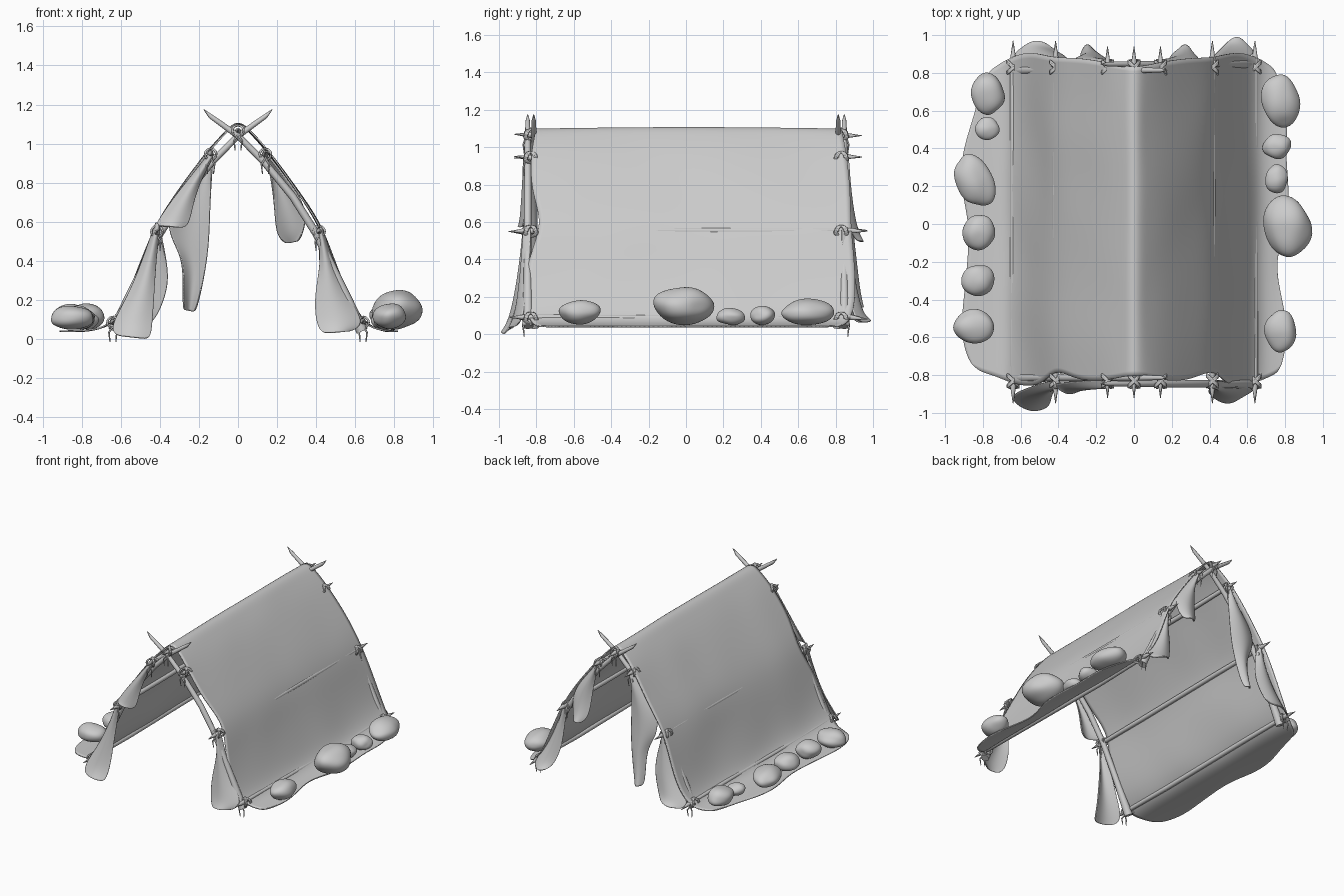
import bpy, bmesh, math, random
from mathutils import Vector, noise

random.seed(4)
if "Cube" in bpy.data.objects:
    bpy.data.objects.remove(bpy.data.objects["Cube"], do_unlink=True)

grey = bpy.data.materials.new("plain grey")
grey.use_nodes = True
grey.diffuse_color = (.6, .6, .6, 1)
grey.node_tree.nodes["Principled BSDF"].inputs["Base Color"].default_value = (.6, .6, .6, 1)


def add_mesh(name, bm):
    bmesh.ops.recalc_face_normals(bm, faces=bm.faces)
    mesh = bpy.data.meshes.new(name)
    bm.to_mesh(mesh)
    bm.free()
    mesh.materials.append(grey)
    mesh.shade_smooth()
    obj = bpy.data.objects.new(name, mesh)
    bpy.context.collection.objects.link(obj)
    return obj


def cloth(name, rows):
    """Smooth, thin cloth from a coarse grid of points."""
    bm = bmesh.new()
    grid = [[bm.verts.new(p) for p in row] for row in rows]
    for a, b in zip(grid, grid[1:]):
        for i in range(len(a) - 1):
            bm.faces.new((a[i], a[i + 1], b[i + 1], b[i]))
    obj = add_mesh(name, bm)
    sub = obj.modifiers.new("smooth", "SUBSURF")
    sub.levels = sub.render_levels = 3
    thick = obj.modifiers.new("thickness", "SOLIDIFY")
    thick.thickness = .008
    thick.offset = 0
    return obj


def tube(name, points, radius, scales=None, sides=2):
    """Round stick or cord along a path, with a thickness factor per point."""
    curve = bpy.data.curves.new(name, "CURVE")
    curve.dimensions = "3D"
    curve.bevel_depth = radius
    curve.bevel_resolution = sides
    curve.use_fill_caps = True
    spline = curve.splines.new("POLY")
    spline.points.add(len(points) - 1)
    for i, (target, p) in enumerate(zip(spline.points, points)):
        target.co = (*p, 1)
        target.radius = scales[i] if scales else 1
    spline.use_smooth = True
    curve.materials.append(grey)
    obj = bpy.data.objects.new(name, curve)
    bpy.context.collection.objects.link(obj)
    bpy.ops.object.select_all(action="DESELECT")
    obj.select_set(True)
    bpy.context.view_layer.objects.active = obj
    bpy.ops.object.convert(target="MESH")
    return bpy.context.object


# Main sheet draped over the frame: half profile from ridge to hem
profile = [(0, 1.115), (.07, 1.055), (.16, .955), (.3, .765), (.42, .59),
           (.49, .4), (.57, .2), (.65, .07), (.74, .045)]
front_edge = [.8, .81, .83, .83, .76, .85, .86, .84, .8, .77]
back_edge = [.83, .84, .86, .88, .88, .9, .91, .88, .83, .78]
hem_left = [.87, .92, .9, .88, .87, .92, .91, .84, .8]
hem_right = [.78, .82, .78, .74, .82, .82, .8, .82, .76]
rows = []
for j in range(9):
    t = j / 8
    row = []
    for side, hem in ((-1, hem_left), (1, hem_right)):
        half = []
        for i, (x, z) in enumerate(profile + [(hem[j], .04)]):
            y = -front_edge[i] * (1 - t) + back_edge[i] * t
            wave = random.uniform(-.008, .008) if 0 < i < 8 else 0
            lift = .012 * math.sin(math.pi * t) if i == 0 else 0
            half.append((side * (x + wave), y, z + lift))
        row += half[::-1] if side < 0 else half[1:]
    rows.append(row)
cloth("main_sheet", rows)


def flap(name, side, end, lean, table):
    """Loose cloth at one end; rows give outer x, z and inner x, z."""
    rows = []
    for k, (xo, zo, xi, zi) in enumerate(table):
        t = k / (len(table) - 1)
        row = []
        for c in range(5):
            s = c / 4
            y = .825 + lean * t ** 1.5 + .035 * math.sin(math.pi * s) + .02 * s
            row.append((side * (xo + (xi - xo) * s), end * y, zo + (zi - zo) * s))
        rows.append(row)
    cloth(name, rows)


# Loose end flaps
flap("front_right_upper_flap", -1, -1, .03,
     [(.13, .97, .13, .93), (.24, .83, .19, .82), (.33, .72, .23, .7),
      (.41, .6, .25, .59), (.42, .58, .28, .57)])
flap("front_right_lower_flap", -1, -1, .12,
     [(.42, .6, .4, .58), (.48, .42, .42, .42), (.56, .22, .43, .24),
      (.65, .07, .44, .07), (.63, .02, .45, 0)])
flap("front_left_lower_flap", 1, -1, .08,
     [(.43, .58, .41, .56), (.48, .4, .43, .4), (.57, .2, .39, .22),
      (.65, .08, .4, .08), (.58, .04, .43, .03)])
flap("back_right_long_flap", -1, 1, .08,
     [(.13, .97, .13, .92), (.25, .82, .14, .77), (.35, .68, .145, .62),
      (.36, .54, .15, .48), (.28, .42, .17, .34), (.28, .25, .2, .2),
      (.28, .15, .22, .14)])
flap("back_right_lower_flap", -1, 1, .1,
     [(.42, .59, .4, .56), (.48, .42, .37, .42), (.56, .22, .35, .28),
      (.65, .08, .41, .12), (.6, .06, .45, .08)])
flap("back_left_upper_flap", 1, 1, .08,
     [(.13, .97, .15, .92), (.25, .82, .18, .77), (.35, .68, .19, .62),
      (.34, .56, .2, .53), (.31, .5, .24, .49)])
flap("back_left_lower_flap", 1, 1, .12,
     [(.43, .58, .41, .55), (.48, .4, .42, .42), (.57, .2, .42, .26),
      (.65, .08, .46, .12), (.6, .06, .5, .08)])

# Crossed bent poles at both ends
pole_path = [(-.175, 1.175), (-.14, 1.14), (0, 1.04), (.13, .91), (.28, .73),
             (.4, .54), (.52, .29), (.635, .04)]
pole_scale = [.1, .6, .8, .9, 1, 1, 1.1, 1.5]
for end, end_name in ((-1, "front"), (1, "back")):
    for side, side_name in ((-1, "right"), (1, "left")):
        y = end * (.83 + .016 * side)
        tube(f"{end_name}_{side_name}_pole", [(side * x, y, z) for x, z in pole_path],
             .02, pole_scale)

# Long rails with pointed tips, and cord lashings where they meet the poles
joints = [("ridge", 0, 1.065, .92), ("upper", .14, .945, .92),
          ("middle", .415, .55, .95), ("lower", .64, .085, .95)]
for label, x0, z, reach in joints:
    for side in ((1,) if x0 == 0 else (-1, 1)):
        x = side * x0
        stops = [-reach, -reach + .09, -.4, .4, reach - .07, reach + .02]
        tube(f"{label}_rail", [(x, y, z + random.uniform(-.006, .006)) for y in stops],
             .017, [.1, .9, 1, 1, .9, .1])
        for end in (-1, 1):
            for tilt in (-1, 1):
                # wound cord, slanting across the joint
                coil = []
                for k in range(37):
                    a = k / 12 * math.tau
                    coil.append((x + .029 * math.cos(a),
                                 end * .83 + tilt * (.028 * math.cos(a) + .006 * (k / 12 - 1.5)),
                                 z + .029 * math.sin(a)))
                tube("lashing", coil, .006, sides=1)
            for k in (-1, 1):
                tube("cord_end", [(x, end * .86, z - .02), (x + k * .02, end * .87, z - .05),
                                  (x + k * .015, end * .865, z - .1)], .005, [1, 1, .5], 1)

# Stones weighing down the hems: x, y, half sizes, turn
stones = [(.775, .65, .1, .14, .07, .2), (.755, .41, .075, .065, .05, 0),
          (.755, .24, .06, .075, .045, .1), (.815, -.01, .125, .16, .1, .1),
          (.775, -.57, .085, .11, .065, 0), (-.775, .69, .085, .11, .065, .2),
          (-.775, .505, .065, .06, .045, 0), (-.845, .23, .095, .145, .065, .4),
          (-.82, -.045, .085, .095, .06, -.3), (-.825, -.295, .085, .085, .06, -.5),
          (-.85, -.54, .105, .09, .06, 0)]
for n, (x, y, sx, sy, sz, turn) in enumerate(stones):
    bm = bmesh.new()
    bmesh.ops.create_icosphere(bm, subdivisions=4, radius=1)
    for v in bm.verts:
        bump = 1 + .16 * noise.noise(v.co * .9 + Vector((n * 5, 0, 0)))
        v.co = Vector((v.co.x * sx, v.co.y * sy, v.co.z * sz)) * bump
    stone = add_mesh("stone", bm)
    stone.location = (x, y, .05 + sz)
    stone.rotation_euler.z = turn
